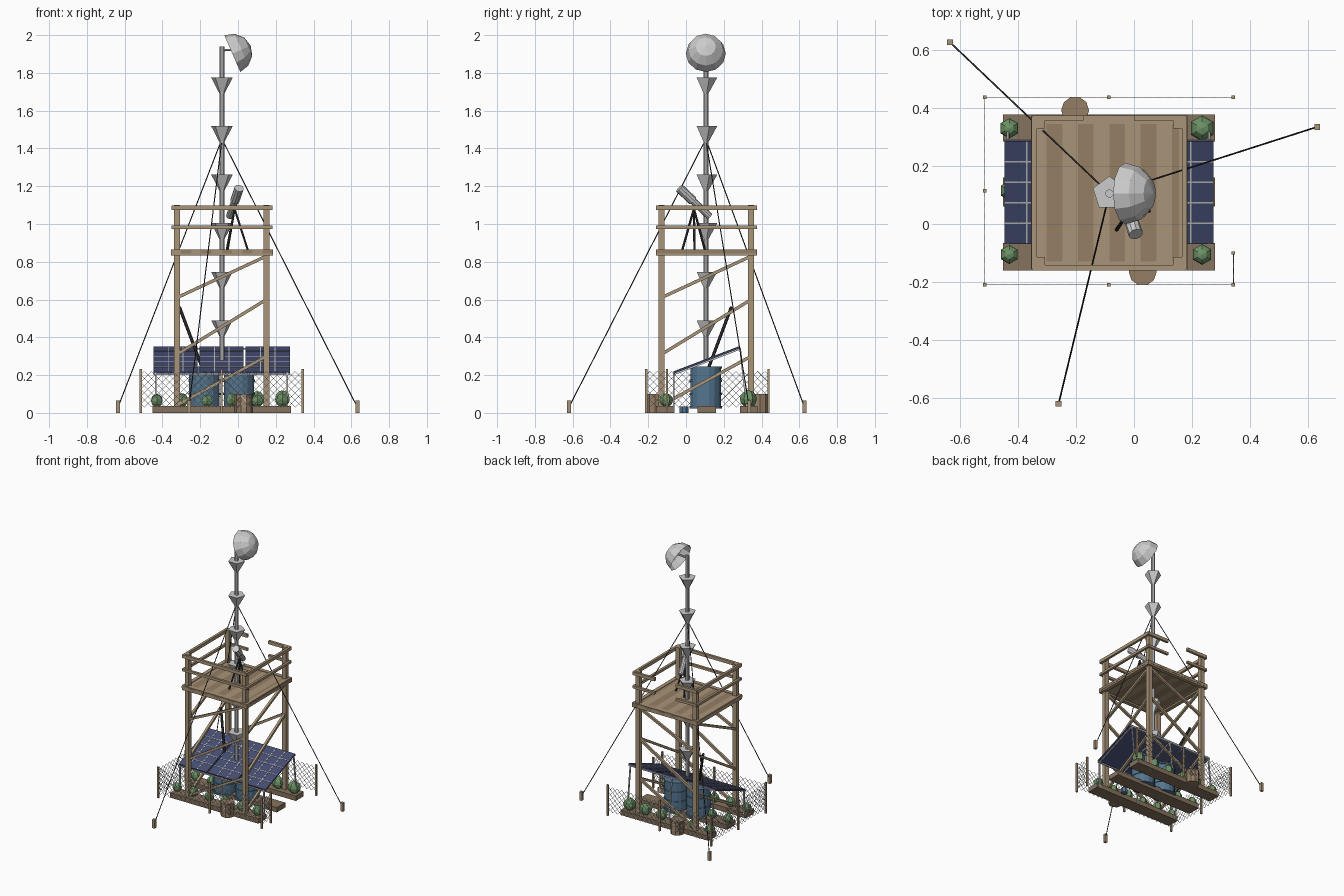
import bpy, bmesh, math
from mathutils import Vector, Matrix

if "Cube" in bpy.data.objects:
    bpy.data.objects.remove(bpy.data.objects["Cube"])


def mat(name, rgb):
    m = bpy.data.materials.new(name)
    m.diffuse_color = (*rgb, 1)
    m.use_nodes = True
    m.node_tree.nodes["Principled BSDF"].inputs["Base Color"].default_value = m.diffuse_color
    return m


WOOD = mat("wood", (0.40, 0.30, 0.19))
DARKWOOD = mat("dark_wood", (0.30, 0.21, 0.13))
PALEWOOD = mat("bed_wood", (0.24, 0.17, 0.11))
BLUE = mat("barrel_blue", (0.09, 0.18, 0.28))
CELL = mat("solar_cell", (0.06, 0.075, 0.17))
GREEN = mat("leaf", (0.15, 0.29, 0.13))
DARK = mat("dark_metal", (0.04, 0.04, 0.045))


def finish(name, bm, m=None):
    me = bpy.data.meshes.new(name)
    bm.to_mesh(me)
    bm.free()
    ob = bpy.data.objects.new(name, me)
    bpy.context.collection.objects.link(ob)
    if m:
        me.materials.append(m)
    return ob


def add_box(bm, x0, x1, y0, y1, z0, z1):
    M = Matrix.Translation(((x0+x1)/2, (y0+y1)/2, (z0+z1)/2)) @ Matrix.Diagonal((x1-x0, y1-y0, z1-z0, 1))
    bmesh.ops.create_cube(bm, size=1, matrix=M)


def add_bar(bm, p, q, r, sides=4, r2=None):
    p, q = Vector(p), Vector(q)
    d = q - p
    M = Matrix.Translation((p+q)/2) @ d.to_track_quat('Z', 'Y').to_matrix().to_4x4()
    M = M @ Matrix.Rotation(math.pi/sides, 4, 'Z')
    bmesh.ops.create_cone(bm, cap_ends=True, segments=sides, radius1=r,
                          radius2=r if r2 is None else r2, depth=d.length, matrix=M)


def boxes(name, lst, m=None):
    bm = bmesh.new()
    for b in lst:
        add_box(bm, *b)
    return finish(name, bm, m)


def bars(name, lst, r, sides=4, m=None):
    bm = bmesh.new()
    for p, q in lst:
        add_bar(bm, p, q, r, sides)
    return finish(name, bm, m)


# Tower legs
XL, XR, YF, YB = -0.323, 0.15, -0.13, 0.345
boxes("tower_legs", [(x-.016, x+.016, y-.016, y+.016, 0, 1.1) for x in (XL, XR) for y in (YF, YB)], WOOD)

# Diagonal braces, three per side
braces = []
for z0, z1 in ((0.04, 0.30), (0.31, 0.60), (0.61, 0.83)):
    for y in (YF, YB):
        braces.append(((XL, y, z0), (XR, y, z1)))
    for x in (XL, XR):
        braces.append(((x, YF, z0), (x, YB, z1)))
bars("cross_braces", braces, 0.012, 4, WOOD)

# Deck planks, alternating tone, inside a beam frame
X0, X1, Y0, Y1 = -0.355, 0.185, -0.16, 0.375
w = (X1 - X0) / 10
for k, m in enumerate((WOOD, DARKWOOD)):
    boxes(f"deck_planks_{k+1}", [(X0+i*w, X0+(i+1)*w, Y0, Y1, 0.845, 0.862) for i in range(k, 10, 2)], m)
boxes("deck_frame", [(X0, X1, y-.014, y+.014, 0.833, 0.866) for y in (Y0+.016, Y1-.016)]
      + [(x-.014, x+.014, Y0, Y1, 0.833, 0.866) for x in (X0+.016, X1-.016)], WOOD)

# Guard rails with an opening at the back
rails = []
for z, h in ((0.983, 0.009), (1.085, 0.012)):
    rails.append((X0+.005, X1-.005, Y0, Y0+.018, z-h, z+h))
    rails += [(a, b, Y1-.018, Y1, z-h, z+h) for a, b in ((X0+.005, -0.175), (0.0, X1-.005))]
    rails += [(x-.009, x+.009, Y0+.005, Y1-.005, z-h, z+h) for x in (X0+.011, X1-.011)]
boxes("guard_rails", rails, WOOD)

# Mast and its cone collars
MX, MY = -0.085, 0.105
bars("mast", [((MX, MY, 0.27), (MX, MY, 1.94))], 0.014, 10)
bm = bmesh.new()
for i in range(6):
    z = 1.775 - 0.257*i
    add_bar(bm, (MX, MY, z-.088), (MX, MY, z), 0.012, 5, 0.06)
finish("mast_cones", bm)

# Dish at mast top
bm = bmesh.new()
bmesh.ops.create_uvsphere(bm, u_segments=12, v_segments=6, radius=0.106)
bmesh.ops.delete(bm, geom=[v for v in bm.verts if v.co.z < -1e-4], context='VERTS')
rot = Vector((0.92, 0, 0.4)).to_track_quat('Z', 'Y').to_matrix().to_4x4()
bm.transform(Matrix.Translation((-0.03, MY, 1.902)) @ rot)
finish("dish", bm)
bars("dish_bracket", [((MX, MY, 1.92), (0.055, MY, 1.925))], 0.007, 6)

# Telescope and tripod on the deck
bm = bmesh.new()
a, b = Vector((-0.045, 0.125, 1.04)), Vector((0.006, -0.035, 1.19))
add_bar(bm, a, b, 0.019, 10)
add_bar(bm, a.lerp(b, 0.55), b, 0.025, 10)
finish("telescope", bm)
top = (-0.018, 0.042, 1.08)
bars("tripod", [(top, (x, y, 0.862)) for x, y in ((-0.06, -0.02), (0.052, 0.045), (-0.055, 0.10))], 0.006, 6, DARK)

# Guy wires and stakes
stakes = ((-0.635, 0.627), (0.632, 0.335), (-0.26, -0.62))
bars("guy_wires", [((x, y, 0.03), (MX, MY, 1.45)) for x, y in stakes], 0.003, 5, DARK)
boxes("stakes", [(x-.01, x+.01, y-.01, y+.01, 0.0, 0.065) for x, y in stakes], WOOD)

# Water barrels with ribs, pipe and small bucket
bm = bmesh.new()
for x in (-0.178, 0.005):
    add_bar(bm, (x, 0.105, 0.025), (x, 0.105, 0.245), 0.082, 16)
    for z in (0.03, 0.1, 0.17, 0.24):
        add_bar(bm, (x, 0.105, z-.006), (x, 0.105, z+.006), 0.087, 16)
finish("water_barrels", bm, BLUE)
bars("overflow_pipe", [((-0.19, 0.12, 0.24), (-0.31, 0.24, 0.56))], 0.009, 8, DARK)
bars("bucket", [((0.08, -0.01, 0.0), (0.08, -0.01, 0.035))], 0.025, 8, BLUE)

# Solar panels, tilted to the front, with cell lines and supports
ya, za, yb, zb = -0.065, 0.213, 0.287, 0.348
L = math.hypot(yb-ya, zb-za)
T = Matrix.Translation((0, ya, za)) @ Matrix.Rotation(math.atan2(zb-za, yb-ya), 4, 'X')
starts = (-0.447, -0.203, 0.041)
W = 0.233
panels = boxes("solar_panels", [(s, s+W, 0, L, -.005, .005) for s in starts], CELL)
lines = []
for s in starts:
    lines += [(s+W*i/3-.0025, s+W*i/3+.0025, 0, L, .004, .007) for i in (1, 2)]
    lines += [(s, s+W, L*i/5-.0025, L*i/5+.0025, .004, .007) for i in range(1, 5)]
grid = boxes("panel_grid", lines)
for ob in (panels, grid):
    ob.data.transform(T)
sup = []
for x in (-0.435, -0.085, 0.26):
    sup += [((x, ya, 0), (x, ya, za)), ((x, 0.325, 0), (x, yb, zb-.01)), ((x, ya, za-.009), (x, yb, zb-.009))]
for y, z in ((ya, za-.009), (yb, zb-.009)):
    sup.append(((-0.447, y, z), (0.274, y, z)))
bars("panel_supports", sup, 0.006, 4)

# Planting beds
beds = ((-0.16, -0.065), (0.06, 0.16), (0.285, 0.378))
boxes("planting_beds", [(-0.452, 0.28, a, b, 0.0, 0.036) for a, b in beds], PALEWOOD)

# Low-poly bushes
bm = bmesh.new()
xs = [-0.43 + 0.133*i for i in range(6)]
spots = [(x, -0.105, 0.033 + 0.003*(i % 2)) for i, x in enumerate(xs)]
spots += [(x, 0.33, 0.035 + 0.002*i) for i, x in enumerate(xs)]
spots += [(-0.43, 0.115, 0.034), (-0.3, 0.115, 0.032)]
for x, y, r in spots:
    bmesh.ops.create_uvsphere(bm, u_segments=6, v_segments=6, radius=r, matrix=Matrix.Translation((x, y, 0.036 + r*0.85)))
finish("bushes", bm, GREEN)

# Stump stools
bars("stump_stools", [((x, y, 0), (x, y, 0.1)) for x, y in ((-0.203, 0.392), (0.03, -0.165))], 0.048, 10, DARKWOOD)

# Fence posts and diamond wire, open along the right side
FL, FM, FR, GF, GB = -0.515, -0.087, 0.343, -0.21, 0.437
posts = [(x, y) for x in (FL, FM, FR) for y in (GF, GB)] + [(FL, 0.115), (FR, -0.1)]
boxes("fence_posts", [(x-.006, x+.006, y-.006, y+.006, 0, 0.232) for x, y in posts], WOOD)
h, z0 = 0.19, 0.03
wires = []
for p, q in (((FL, GF), (FR, GF)), ((FL, GB), (FR, GB)), ((FL, GF), (FL, GB)), ((FR, GF), (FR, -0.1))):
    p, q = Vector((*p, z0)), Vector((*q, z0))
    d, ln = (q-p).normalized(), (q-p).length
    for i in range(int((ln+h)/0.038)):
        s = -h + 0.038*(i+0.5)
        a0, a1 = max(0, -s), min(h, ln-s)
        if a1 - a0 > 0.01:
            for f in (lambda t: t, lambda t: h-t):
                wires.append((p + d*(s+a0) + Vector((0, 0, f(a0))), p + d*(s+a1) + Vector((0, 0, f(a1)))))
bars("fence_wire", wires, 0.0014, 4)
